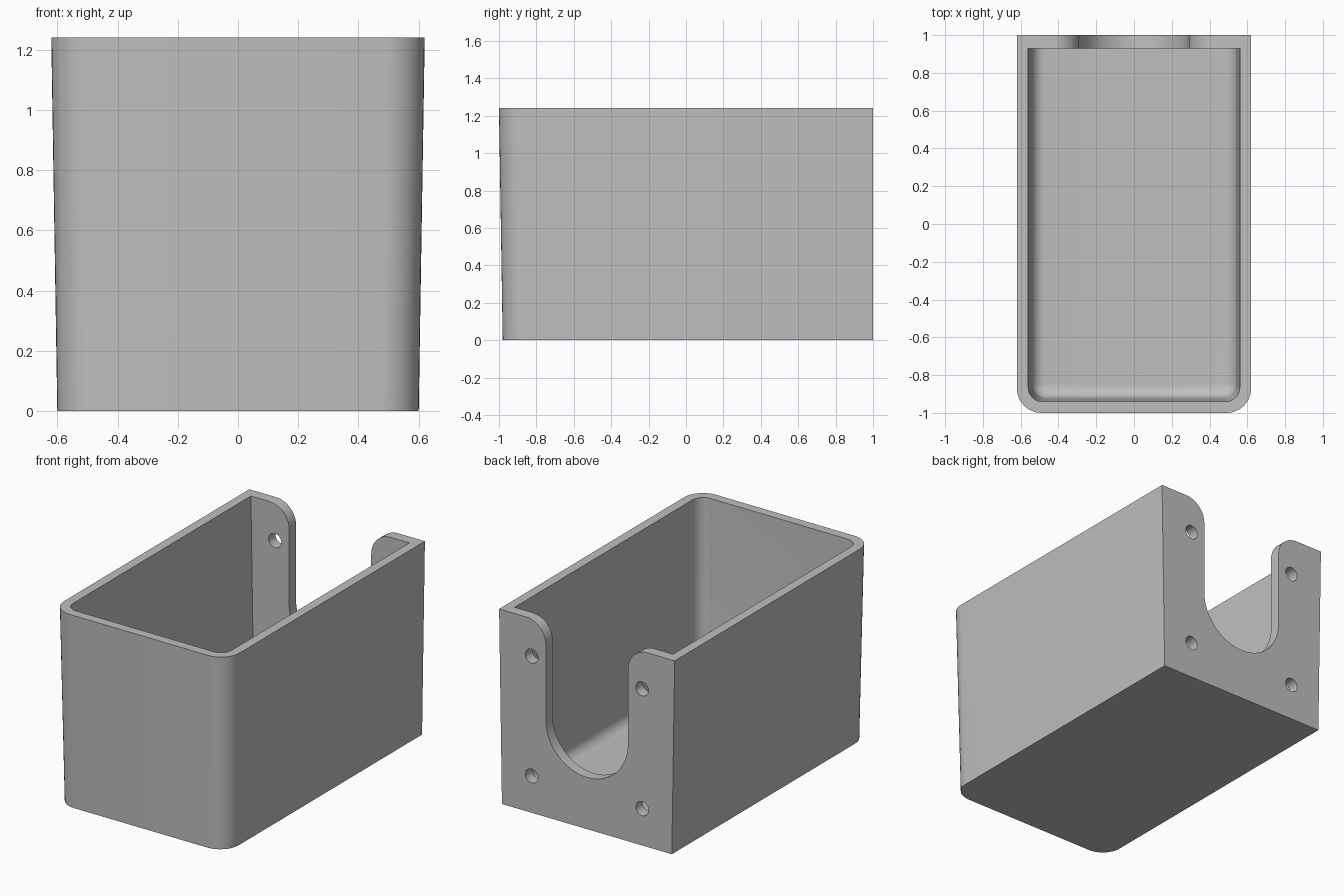
import bpy
import bmesh
from math import sin, cos, pi, radians

if "Cube" in bpy.data.objects:
    bpy.data.objects.remove(bpy.data.objects["Cube"], do_unlink=True)

HEIGHT = 1.24
WALL = 0.06
FLOOR = 0.075
BACK = 0.07
DRAFT = 0.02
STEPS = 10


def arc(cx, cy, r, start, end, n=STEPS):
    return [(cx + r * cos(radians(start + (end - start) * i / n)),
             cy + r * sin(radians(start + (end - start) * i / n))) for i in range(n + 1)]


def outline(z, inset, back, radius):
    """Plan section: square back corners, rounded front corners, tapering downwards."""
    taper = DRAFT * (1 - z / HEIGHT)
    half = 0.62 - taper - inset
    front = -1 + taper + inset
    pts = [(half, back), (-half, back)]
    pts += arc(-half + radius, front + radius, radius, 180, 270)
    pts += arc(half - radius, front + radius, radius, 270, 360)
    return [(x, y, z) for x, y in pts]


def loft(name, rings):
    bm = bmesh.new()
    loops = [[bm.verts.new(p) for p in ring] for ring in rings]
    for a, b in zip(loops, loops[1:]):
        for i in range(len(a)):
            j = (i + 1) % len(a)
            bm.faces.new((a[i], a[j], b[j], b[i]))
    bm.faces.new(loops[0])
    bm.faces.new(loops[-1])
    bmesh.ops.recalc_face_normals(bm, faces=bm.faces)
    mesh = bpy.data.meshes.new(name)
    bm.to_mesh(mesh)
    bm.free()
    obj = bpy.data.objects.new(name, mesh)
    bpy.context.collection.objects.link(obj)
    return obj


def through_back(name, profile):
    """Prism running through the back wall from an x-z profile."""
    return loft(name, [[(x, y, z) for x, z in profile] for y in (0.85, 1.1)])


# Tapered outer body
box = loft("open_box", [outline(z, 0, 1, 0.13) for z in (0, HEIGHT)])

# Cavity with a filleted floor at the sides and front
fillet = 0.07
rings = []
for i in range(9):
    t = i / 8 * pi / 2
    shrink = fillet * (1 - sin(t))
    rings.append(outline(FLOOR + fillet * (1 - cos(t)), WALL + shrink,
                         1 - BACK, 0.075 - shrink))
rings.append(outline(HEIGHT + 0.1, WALL, 1 - BACK, 0.075))
cutters = [loft("cavity_cutter", rings)]

# U-shaped back opening with rounded shoulders
half, shoulder, centre = 0.29, 0.14, 0.62
edge = half + shoulder
profile = arc(0, centre, half, 180, 360, 32)
profile += arc(edge, HEIGHT - shoulder, shoulder, 180, 90)
profile += [(edge, HEIGHT + 0.1), (-edge, HEIGHT + 0.1)]
profile += arc(-edge, HEIGHT - shoulder, shoulder, 90, 0)
cutters.append(through_back("opening_cutter", profile))

# Four screw holes
for x in (-0.39, 0.39):
    for z in (0.235, 1.0):
        cutters.append(through_back("hole_cutter", arc(x, z, 0.045, 0, 360, 24)[:-1]))

bpy.ops.object.select_all(action='DESELECT')
box.select_set(True)
bpy.context.view_layer.objects.active = box
for cutter in cutters:
    mod = box.modifiers.new("cut", 'BOOLEAN')
    mod.operation = 'DIFFERENCE'
    mod.solver = 'EXACT'
    mod.object = cutter
    bpy.ops.object.modifier_apply(modifier=mod.name)
    bpy.data.objects.remove(cutter, do_unlink=True)

# Plain grey finish
grey = bpy.data.materials.new("plain_grey")
grey.use_nodes = True
colour = (0.52, 0.52, 0.52, 1)
grey.diffuse_color = colour
grey.node_tree.nodes["Principled BSDF"].inputs["Base Color"].default_value = colour
box.data.materials.clear()
box.data.materials.append(grey)
bpy.ops.object.shade_smooth_by_angle(angle=radians(30))
